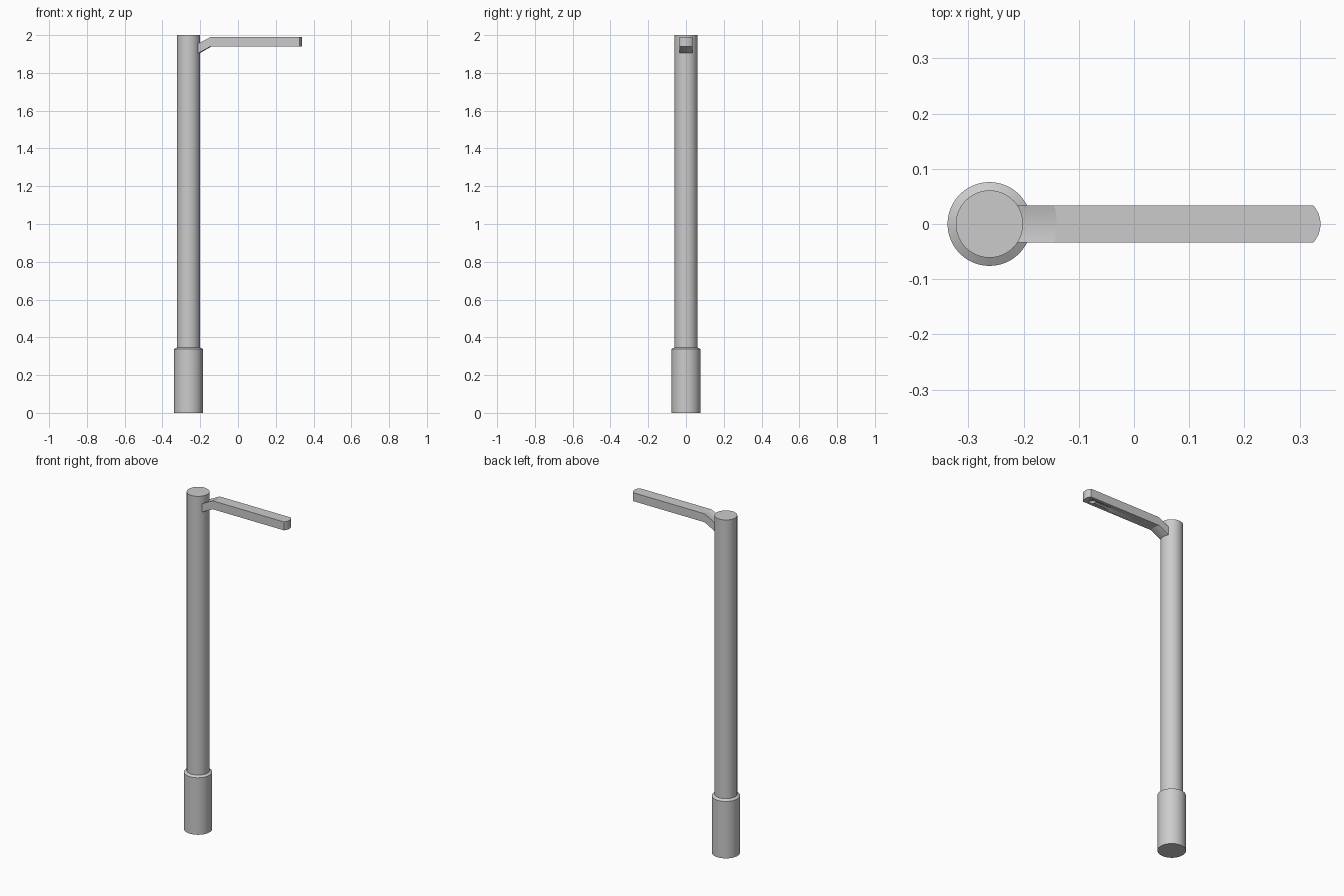
import bpy, bmesh, math

if "Cube" in bpy.data.objects:
    bpy.data.objects.remove(bpy.data.objects["Cube"])

CX = -0.262  # pole axis


def finish(bm, name):
    bmesh.ops.recalc_face_normals(bm, faces=bm.faces)
    me = bpy.data.meshes.new(name)
    bm.to_mesh(me)
    bm.free()
    ob = bpy.data.objects.new(name, me)
    bpy.context.collection.objects.link(ob)
    bpy.ops.object.select_all(action='DESELECT')
    bpy.context.view_layer.objects.active = ob
    ob.select_set(True)
    bpy.ops.object.shade_smooth_by_angle(angle=math.radians(25))
    return ob


def lathe(name, profile, cx, sides=48):
    """Closed solid of revolution from (radius, z) pairs."""
    bm = bmesh.new()
    rings = [[bm.verts.new((cx + r * math.cos(2 * math.pi * i / sides),
                            r * math.sin(2 * math.pi * i / sides), z))
              for i in range(sides)] for r, z in profile]
    for a, b in zip(rings, rings[1:]):
        for i in range(sides):
            j = (i + 1) % sides
            bm.faces.new((a[i], a[j], b[j], b[i]))
    bm.faces.new(rings[0])
    bm.faces.new(rings[-1])
    return finish(bm, name)


# Post: wide base sleeve, small chamfered shoulder, slim shaft
lathe("post", [(0.076, 0), (0.076, 0.338), (0.061, 0.347), (0.061, 2.0)], CX)

# Arm: its bend follows the post's roundness, its tip is bowed outward
HALF, STEPS = 0.0335, 10
bm = bmesh.new()
loops = []
for k in range(STEPS + 1):
    y = HALF * (2 * k / STEPS - 1)
    root = CX + math.sqrt(0.056 ** 2 - y * y)
    bend = CX + math.sqrt(0.122 ** 2 - y * y)
    tip = 0.338 - 0.05 + math.sqrt(0.05 ** 2 - y * y)
    pts = [(root, 1.952), (bend, 1.99), (tip, 1.99),
           (tip, 1.94), (bend, 1.94), (root, 1.902)]
    loops.append([bm.verts.new((x, y, z)) for x, z in pts])
for a, b in zip(loops, loops[1:]):
    for i in range(6):
        j = (i + 1) % 6
        bm.faces.new((a[i], a[j], b[j], b[i]))
for end in (loops[0], loops[-1]):
    a, b, c, d, e, f = end
    bm.faces.new((a, b, e, f))
    bm.faces.new((b, c, d, e))
arm = finish(bm, "arm")

# Lamp pocket under the tip of the arm
cutter = lathe("lamp_pocket_cutter", [(0.018, 1.93), (0.018, 1.952)], 0.29, 24)
cutter.hide_render = True
cutter.hide_viewport = True
cut = arm.modifiers.new("lamp_pocket", 'BOOLEAN')
cut.operation = 'DIFFERENCE'
cut.solver = 'EXACT'
cut.object = cutter
